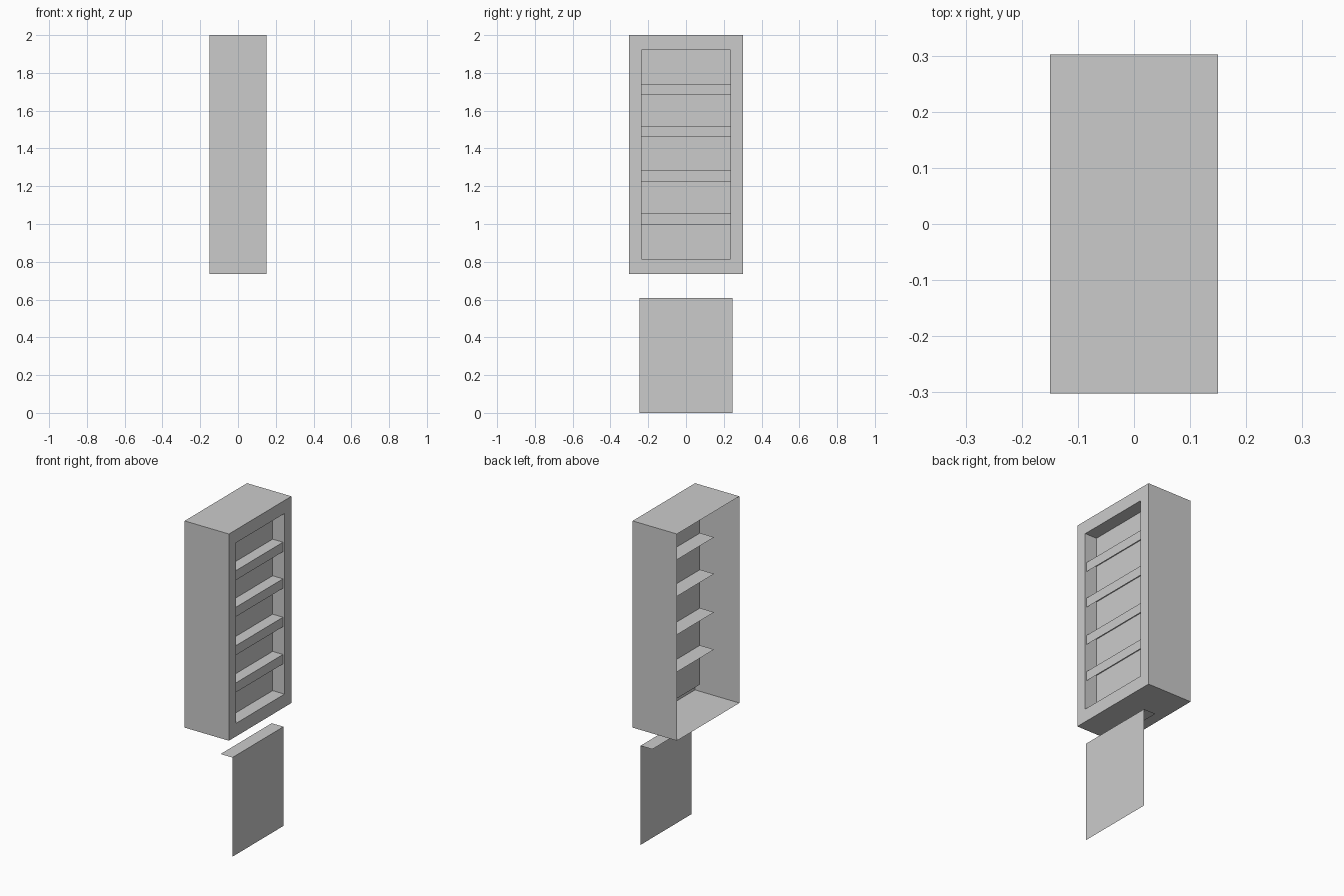
import bpy

if "Cube" in bpy.data.objects:
    bpy.data.objects.remove(bpy.data.objects["Cube"])

gray = bpy.data.materials.new("light_gray")
gray.diffuse_color = (0.6, 0.6, 0.6, 1)
gray.use_nodes = True
gray.node_tree.nodes["Principled BSDF"].inputs["Base Color"].default_value = gray.diffuse_color


def make(name, verts, faces):
    mesh = bpy.data.meshes.new(name)
    mesh.from_pydata(verts, [], faces)
    mesh.materials.append(gray)
    obj = bpy.data.objects.new(name, mesh)
    bpy.context.collection.objects.link(obj)
    return obj


def ring(x, half_y, z0, z1):
    return [(x, -half_y, z0), (x, half_y, z0), (x, half_y, z1), (x, -half_y, z1)]


def strip(name, profile, half_y):
    """Bent sheet: an x-z profile swept along y."""
    n = len(profile)
    verts = [(x, s * half_y, z) for s in (-1, 1) for x, z in profile]
    faces = [(i, i + 1, n + i + 1, n + i) for i in range(n - 1)]
    return make(name, verts, faces)


# Cabinet shell: open on -x, with a framed niche sunk into the +x side
rings = [ring(-0.15, 0.302, 0.735, 2.0), ring(0.15, 0.302, 0.735, 2.0),
         ring(0.15, 0.235, 0.815, 1.92), ring(0.07, 0.235, 0.815, 1.92)]
faces = [(4 * r + i, 4 * r + (i + 1) % 4, 4 * r + 4 + (i + 1) % 4, 4 * r + 4 + i)
         for r in range(3) for i in range(4)]
faces.append((12, 13, 14, 15))
make("cabinet", [v for r in rings for v in r], faces)

# Shelves: flat sheets passing through the back panel, with a front lip
for i, z in enumerate((1.055, 1.283, 1.518, 1.742)):
    strip(f"shelf_{i + 1}", [(-0.026, z), (0.14, z), (0.14, z - 0.058)], 0.235)

# Lower panel with a folded top flange
strip("lower_panel", [(0.055, 0.607), (0.135, 0.607), (0.135, 0.0)], 0.247)
